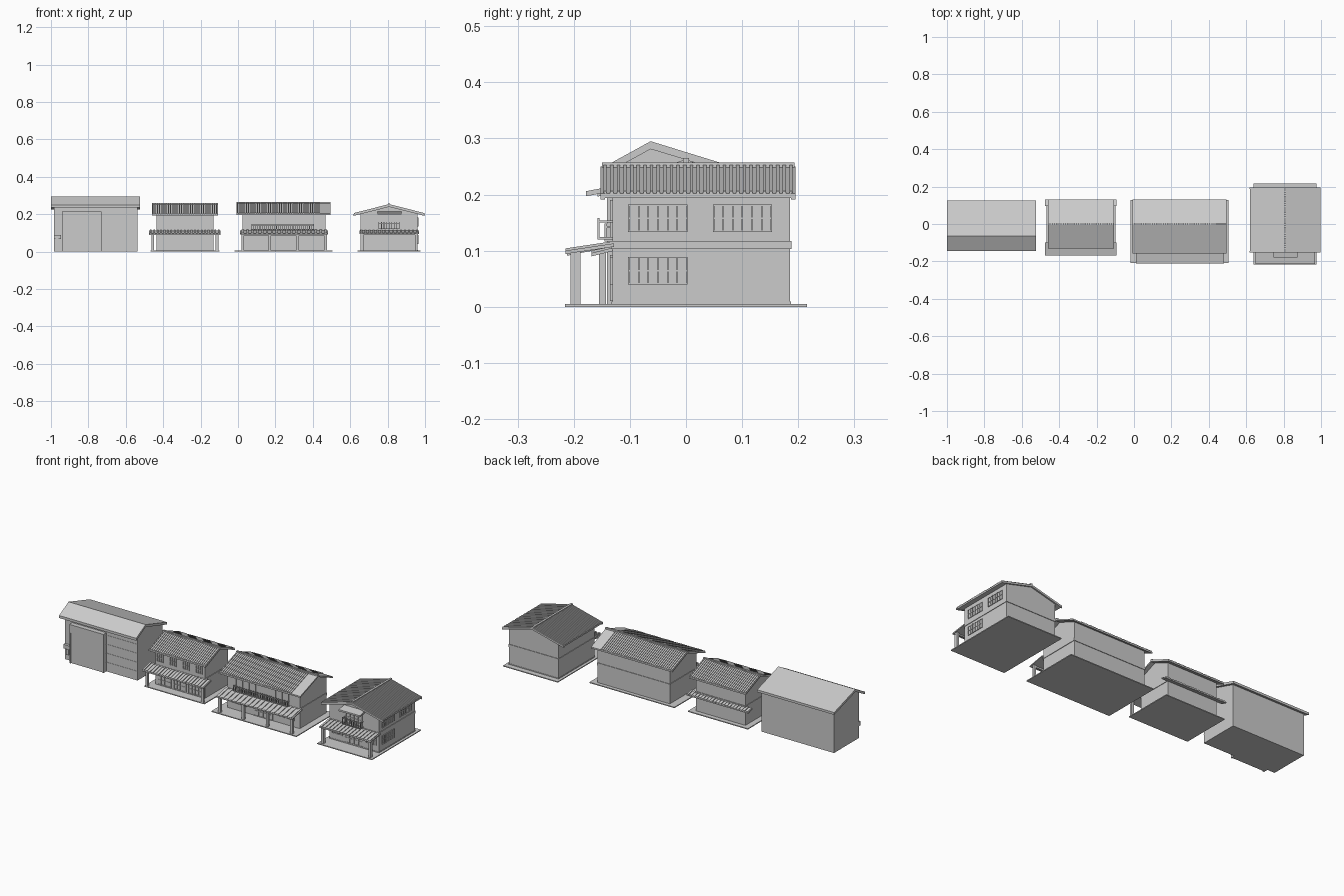
import bpy, math

if "Cube" in bpy.data.objects:
    bpy.data.objects.remove(bpy.data.objects["Cube"])

def mesh(name, polys):
    """polys: list of (section A points, section B points) joined into closed prisms"""
    verts, faces = [], []
    for a, b in polys:
        n, k = len(a), len(verts)
        verts += a + b
        faces.append([k + i for i in range(n)])
        faces.append([k + n + i for i in reversed(range(n))])
        for i in range(n):
            j = (i + 1) % n
            faces.append([k + i, k + n + i, k + n + j, k + j])
    me = bpy.data.meshes.new(name)
    me.from_pydata(verts, [], faces)
    ob = bpy.data.objects.new(name, me)
    bpy.context.collection.objects.link(ob)
    bpy.context.view_layer.objects.active = ob
    bpy.ops.object.mode_set(mode='EDIT')
    bpy.ops.mesh.select_all(action='SELECT')
    bpy.ops.mesh.normals_make_consistent(inside=False)
    bpy.ops.object.mode_set(mode='OBJECT')
    return ob

def prism(prof, u0, u1, ax='x'):
    """(v, z) profile swept along the x or y axis"""
    f = (lambda u, v, z: (u, v, z)) if ax == 'x' else (lambda u, v, z: (v, u, z))
    return [f(u0, v, z) for v, z in prof], [f(u1, v, z) for v, z in prof]

def cuboid(x0, x1, y0, y1, z0, z1):
    return prism([(y0, z0), (y1, z0), (y1, z1), (y0, z1)], x0, x1)

def box(name, *d):
    return mesh(name, [cuboid(*d)])

def slope(name, top, eave, u0, u1, ax='x', th=0.008, pitch=0.0115, rib=0.004, rib_end=None):
    """sloping roof slab with raised tile ribs running down it"""
    def quad(lo, hi):
        return [(top[0], top[1] + hi), (eave[0], eave[1] + hi),
                (eave[0], eave[1] + lo), (top[0], top[1] + lo)]
    parts = [prism(quad(-th, 0), u0, u1, ax)]
    if pitch:
        end = rib_end or u1
        n = int((end - u0) / pitch)
        for i in range(n):
            u = u0 + (i + 0.25) * (end - u0) / n
            parts.append(prism(quad(-0.001, rib), u, u + pitch * 0.5, ax))
    return mesh(name, parts)

def window(name, face, a0, a1, z0, z1, w, cols=6, rows=2, out=-1):
    """framed pane with bars; face 'y' lies on y=w, face 'x' lies on x=w"""
    t = 0.0025
    def piece(a, b, c, d, depth):
        lo, hi = sorted((w - out * 0.001, w + out * depth))
        return cuboid(a, b, lo, hi, c, d) if face == 'y' else cuboid(lo, hi, a, b, c, d)
    p = [piece(a0, a1, z0, z1, 0.001)]
    for i in range(cols + 1):
        a = a0 + (a1 - a0 - t) * i / cols
        p.append(piece(a, a + t, z0, z1, 0.004))
    for i in range(rows + 1):
        z = z0 + (z1 - z0 - t) * i / rows
        p.append(piece(a0, a1, z, z + t, 0.0035))
    return mesh(name, p)

def railing(name, x0, x1, y, z0, z1, n, wall):
    p = [cuboid(x0, x1, y, y + 0.004, z, z + 0.004) for z in (z0, z1 - 0.008)]
    for i in range(n + 1):
        x = x0 + (x1 - x0 - 0.003) * i / n
        p.append(cuboid(x, x + 0.003, y, y + 0.004, z0, z1))
    for x in (x0, x1 - 0.004):
        for z in (z0, z1 - 0.008):
            p.append(cuboid(x, x + 0.004, y, wall, z, z + 0.004))
    return mesh(name, p)

def posts(name, xs, y0, y1, h):
    return mesh(name, [cuboid(x - 0.007, x + 0.007, y0, y1, 0.004, h) for x in xs])

# ---- Storehouse (far left): plain uneven gable
box_prof = [(-0.115, 0), (0.105, 0), (0.105, 0.232), (-0.063, 0.283), (-0.115, 0.255)]
mesh("storehouse_walls", [prism(box_prof, -0.985, -0.538)])
mesh("storehouse_roof", [prism([(-0.063, 0.295), (-0.145, 0.25), (-0.145, 0.236), (-0.063, 0.281),
                                (0.125, 0.224), (0.125, 0.237)], -1.0, -0.525)])
mesh("storehouse_entrance", [cuboid(-0.94, -0.73, -0.141, -0.11, 0.17, 0.215),
                             cuboid(-0.94, -0.932, -0.141, -0.11, 0, 0.17),
                             cuboid(-0.738, -0.73, -0.141, -0.11, 0, 0.17),
                             cuboid(-0.932, -0.738, -0.136, -0.11, 0, 0.17)])
mesh("wall_boxes", [cuboid(-0.985, -0.947, -0.13, -0.11, 0.066, 0.088),
                    cuboid(-0.975, -0.96, -0.122, -0.11, 0.03, 0.066)])
mesh("storehouse_boards", [cuboid(-0.73, -0.538, -0.1165, -0.11, z, z + 0.002)
                           for z in (0.05, 0.1, 0.15, 0.2)])

# ---- Small townhouse: ridge along x, pent roofs front and back
box("small_house_base", -0.468, -0.099, -0.155, 0.125, 0, 0.005)
mesh("small_house_walls", [prism([(-0.105, 0.004), (0.1, 0.004), (0.1, 0.203), (0, 0.246),
                                  (-0.105, 0.203)], -0.436, -0.131)])
box("small_house_band", -0.439, -0.128, -0.108, 0.103, 0.102, 0.114)
for s, n in ((-1, "front"), (1, "back")):
    slope("small_house_roof_" + n, (0, 0.253), (s * 0.13, 0.2), -0.46, -0.108)
box("small_house_ridge", -0.46, -0.108, -0.005, 0.005, 0.247, 0.259)
slope("small_house_pent_front", (-0.1, 0.113), (-0.168, 0.096), -0.475, -0.094, th=0.006, pitch=0.018)
slope("small_house_pent_back", (0.095, 0.108), (0.13, 0.098), -0.475, -0.094, th=0.006, pitch=0.018)
posts("small_house_posts", (-0.455, -0.112), -0.155, -0.143, 0.098)
for x in (-0.415, -0.335, -0.255, -0.175):
    window("small_house_upper_window", 'y', x - 0.01, x + 0.03, 0.135, 0.18, -0.105, 3)
for x0, x1 in ((-0.42, -0.335), (-0.32, -0.245), (-0.23, -0.147)):
    window("small_house_shop_front", 'y', x0, x1, 0.01, 0.088, -0.105, 4, 3)

# ---- Long townhouse: balcony band and porch
box("long_house_base", -0.018, 0.505, -0.208, 0.128, 0, 0.005)
mesh("long_house_walls", [prism([(-0.125, 0.004), (0.108, 0.004), (0.108, 0.208), (0, 0.254),
                                 (-0.125, 0.208)], 0.024, 0.468)])
box("long_house_band", 0.021, 0.471, -0.128, 0.111, 0.102, 0.116)
slope("long_house_roof_front", (0, 0.259), (-0.158, 0.204), -0.008, 0.494, rib_end=0.44)
slope("long_house_roof_back", (0, 0.259), (0.13, 0.205), -0.008, 0.494, rib_end=0.44)
box("long_house_ridge", -0.008, 0.494, -0.005, 0.005, 0.253, 0.265)
slope("long_house_porch_roof", (-0.12, 0.114), (-0.212, 0.096), 0.012, 0.482, th=0.005, pitch=0.025)
posts("long_house_posts", (0.025, 0.17, 0.318, 0.468), -0.2, -0.188, 0.098)
box("long_house_porch_beam", 0.018, 0.475, -0.2, -0.19, 0.086, 0.095)
window("long_house_upper_window", 'y', 0.075, 0.402, 0.12, 0.198, -0.125, 8, 1)
railing("long_house_railing", 0.072, 0.406, -0.145, 0.116, 0.148, 30, -0.12)
window("long_house_window_left", 'y', 0.045, 0.142, 0.04, 0.088, -0.125)
window("long_house_door", 'y', 0.185, 0.302, 0.006, 0.09, -0.125, 4, 3)
window("long_house_window_right", 'y', 0.34, 0.436, 0.04, 0.088, -0.125)

# ---- Gable-front house (far right)
cx = 0.808
box("gable_house_base", 0.639, 0.976, -0.216, 0.216, 0, 0.005)
mesh("gable_house_walls", [prism([(0.656, 0.004), (0.96, 0.004), (0.96, 0.207), (cx, 0.246),
                                  (0.656, 0.207)], -0.131, 0.185, 'y')])
box("gable_house_plinth", 0.654, 0.962, -0.133, 0.187, 0.004, 0.009)
box("gable_house_band", 0.653, 0.963, -0.134, 0.188, 0.103, 0.117)
for s, n in ((-1, "left"), (1, "right")):
    slope("gable_house_roof_" + n, (cx, 0.25), (cx + s * 0.188, 0.202), -0.15, 0.193, 'y')
    for y in (-0.152, 0.187):
        slope("gable_house_barge_board", (cx, 0.25), (cx + s * 0.19, 0.202), y, y + 0.008, 'y', 0.011, 0)
    face = cx + s * 0.152
    for y0, y1, z0 in ((-0.103, 0.003, 0.04), (-0.103, 0.003, 0.133), (0.048, 0.153, 0.133)):
        if s > 0:
            window("gable_house_side_window", 'x', y0, y1, z0, z0 + 0.049, face, out=s)
box("gable_house_ridge", cx - 0.006, cx + 0.006, -0.15, 0.193, 0.245, 0.257)
slope("gable_house_porch_roof", (-0.128, 0.113), (-0.215, 0.1), 0.65, 0.968, th=0.006, pitch=0.02)
posts("gable_house_posts", (0.663, 0.954), -0.206, -0.188, 0.1)
box("gable_house_porch_beam", 0.655, 0.962, -0.204, -0.194, 0.09, 0.097)
window("gable_house_upper_window", 'y', 0.757, 0.858, 0.12, 0.19, -0.131, 4, 2)
railing("gable_house_railing", 0.752, 0.864, -0.158, 0.12, 0.158, 8, -0.128)
slope("gable_house_canopy", (-0.125, 0.216), (-0.178, 0.206), 0.745, 0.875, th=0.009, pitch=0)
window("gable_house_door", 'y', 0.75, 0.866, 0.01, 0.092, -0.131, 4, 3)
for x in (0.672, 0.88):
    window("gable_house_front_window", 'y', x, x + 0.064, 0.04, 0.088, -0.131, 4)
